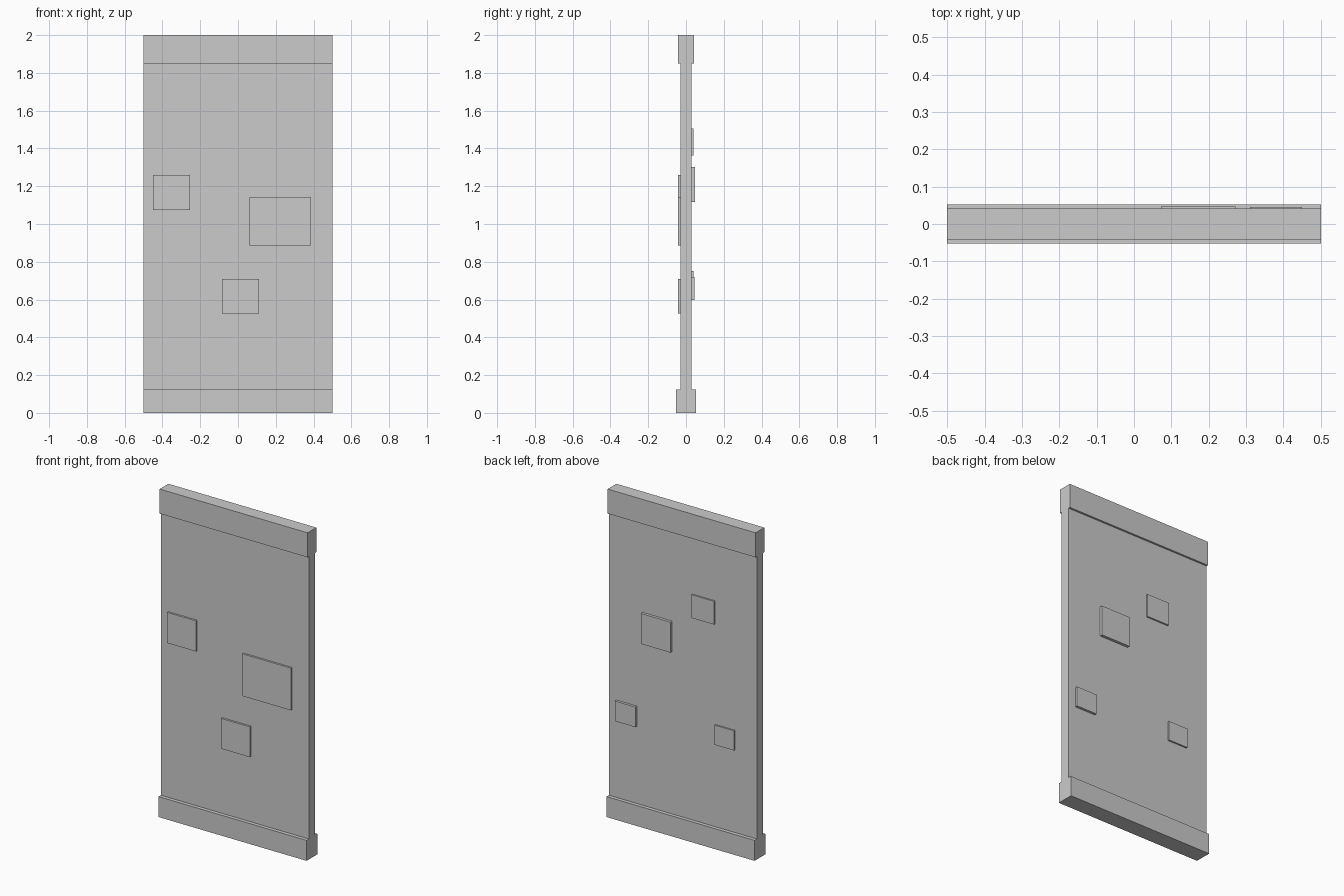
import bpy, bmesh
from mathutils import Vector

if "Cube" in bpy.data.objects:
    bpy.data.objects.remove(bpy.data.objects["Cube"])

WALL = 0.03  # half thickness of the slab


def make_object(name, bm):
    bmesh.ops.recalc_face_normals(bm, faces=bm.faces)
    mesh = bpy.data.meshes.new(name)
    bm.to_mesh(mesh)
    bm.free()
    obj = bpy.data.objects.new(name, mesh)
    bpy.context.collection.objects.link(obj)
    return obj


def panel(name, x0, x1, z0, z1, y_face):
    # raised block whose back sits just inside the slab surface
    y_root = 0.028 if y_face > 0 else -0.028
    bm = bmesh.new()
    bmesh.ops.create_cube(bm, size=1)
    bmesh.ops.scale(bm, vec=(x1 - x0, abs(y_face - y_root), z1 - z0), verts=bm.verts)
    bmesh.ops.translate(bm, vec=((x0 + x1) / 2, (y_face + y_root) / 2, (z0 + z1) / 2), verts=bm.verts)
    return make_object(name, bm)


# Wall: mirrored cross-section (base, slab, cap) extruded along x
half = [(0.052, 0), (0.052, 0.125), (WALL, 0.125), (WALL, 1.85), (0.042, 1.85), (0.042, 2)]
profile = half + [(-y, z) for y, z in reversed(half)]
bm = bmesh.new()
end = bm.faces.new([bm.verts.new((-0.5, y, z)) for y, z in profile])
ext = bmesh.ops.extrude_face_region(bm, geom=[end], use_keep_orig=True)
moved = [v for v in ext["geom"] if isinstance(v, bmesh.types.BMVert)]
bmesh.ops.translate(bm, vec=Vector((1, 0, 0)), verts=moved)
make_object("wall", bm)

# Raised stones: x0, x1, z0, z1, outer y
front = [(-0.45, -0.255, 1.073, 1.26, -0.042),
         (0.06, 0.387, 0.885, 1.143, -0.042),
         (-0.085, 0.11, 0.525, 0.71, -0.042)]
back = [(0.072, 0.271, 1.117, 1.303, 0.047),
        (-0.218, -0.065, 1.363, 1.505, 0.04),
        (0.31, 0.45, 0.597, 0.72, 0.045),
        (-0.353, -0.22, 0.63, 0.75, 0.04)]
for side, stones in (("front", front), ("back", back)):
    for i, dims in enumerate(stones, 1):
        panel(f"{side}_stone_{i}", *dims)
